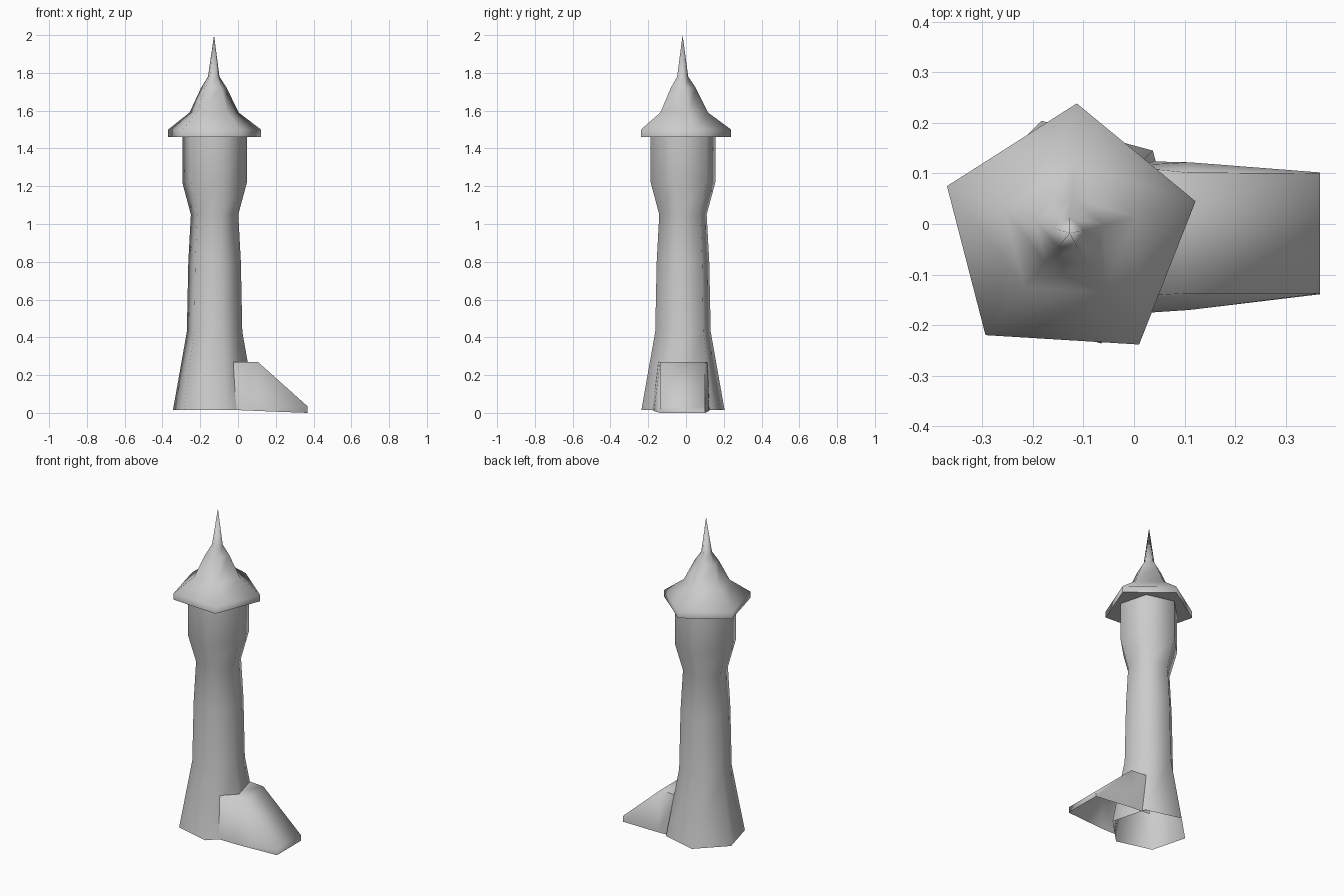
import bpy
import bmesh
from math import cos, sin, radians

if "Cube" in bpy.data.objects:
    bpy.data.objects.remove(bpy.data.objects["Cube"], do_unlink=True)

stone = bpy.data.materials.new("pale_grey_stone")
stone.use_nodes = True
stone.diffuse_color = (0.6, 0.6, 0.6, 1)
stone.node_tree.nodes["Principled BSDF"].inputs["Base Color"].default_value = (0.6, 0.6, 0.6, 1)


def finish(bm, name, angle, outward=True):
    if outward:
        bmesh.ops.recalc_face_normals(bm, faces=bm.faces)
    mesh = bpy.data.meshes.new(name)
    bm.to_mesh(mesh)
    bm.free()
    mesh.materials.append(stone)
    obj = bpy.data.objects.new(name, mesh)
    bpy.context.collection.objects.link(obj)
    bpy.ops.object.select_all(action="DESELECT")
    obj.select_set(True)
    bpy.context.view_layer.objects.active = obj
    bpy.ops.object.shade_smooth_by_angle(angle=radians(angle))
    return obj


def skin(bm, rings, closed):
    """Join rows of vertices with quads."""
    for low, high in zip(rings, rings[1:]):
        n = len(low)
        for i in range(n if closed else n - 1):
            j = (i + 1) % n
            bm.faces.new((low[i], low[j], high[j], high[i]))


def lathe(name, centre, sides, turn, profile, angle, tip=None):
    """Polygonal tower section from (radius, height) pairs."""
    bm = bmesh.new()
    rings = []
    for r, z in profile:
        steps = [radians(turn + 360 * i / sides) for i in range(sides)]
        rings.append([bm.verts.new((centre[0] + r * cos(a), centre[1] + r * sin(a), z))
                      for a in steps])
    skin(bm, rings, True)
    if tip:
        top = bm.verts.new(tip)
        last = rings[-1]
        for i in range(sides):
            bm.faces.new((last[i], last[(i + 1) % sides], top))
    return finish(bm, name, angle)


# Six-sided shaft, open underneath, flaring at the foot and the head
lathe("tower_shaft", (-0.124, -0.016), 6, 45,
      [(0.228, 0.015), (0.152, 0.43), (0.144, 0.80), (0.130, 1.05),
       (0.177, 1.22), (0.177, 1.46)], 70)

# Five-sided roof: underside, rim, bell-shaped slope and spire
lathe("roof", (-0.129, -0.02), 5, 14.5,
      [(0.15, 1.461), (0.259, 1.46), (0.259, 1.50), (0.137, 1.59),
       (0.072, 1.72), (0.032, 1.78)], 74, tip=(-0.127, -0.018, 2.0))

# Sloping annex at the foot: each row runs over the shed from front to back
bm = bmesh.new()
rows = []
for x_low, x_top, z_low, z_top, low, top in (
        (-0.01, -0.025, 0.015, 0.27, (-0.178, 0.125), (-0.145, 0.115)),
        (0.11, 0.105, 0.01, 0.27, (-0.170, 0.122), (-0.137, 0.102)),
        (0.368, 0.368, 0.0, 0.035, (-0.139, 0.102), (-0.137, 0.100))):
    rows.append([bm.verts.new(p) for p in (
        (x_low, low[0], z_low), (x_top, top[0], z_top),
        (x_top, top[1], z_top), (x_low, low[1], z_low))])
skin(bm, rows, False)
bm.faces.new(rows[-1])
finish(bm, "annex", 85)
